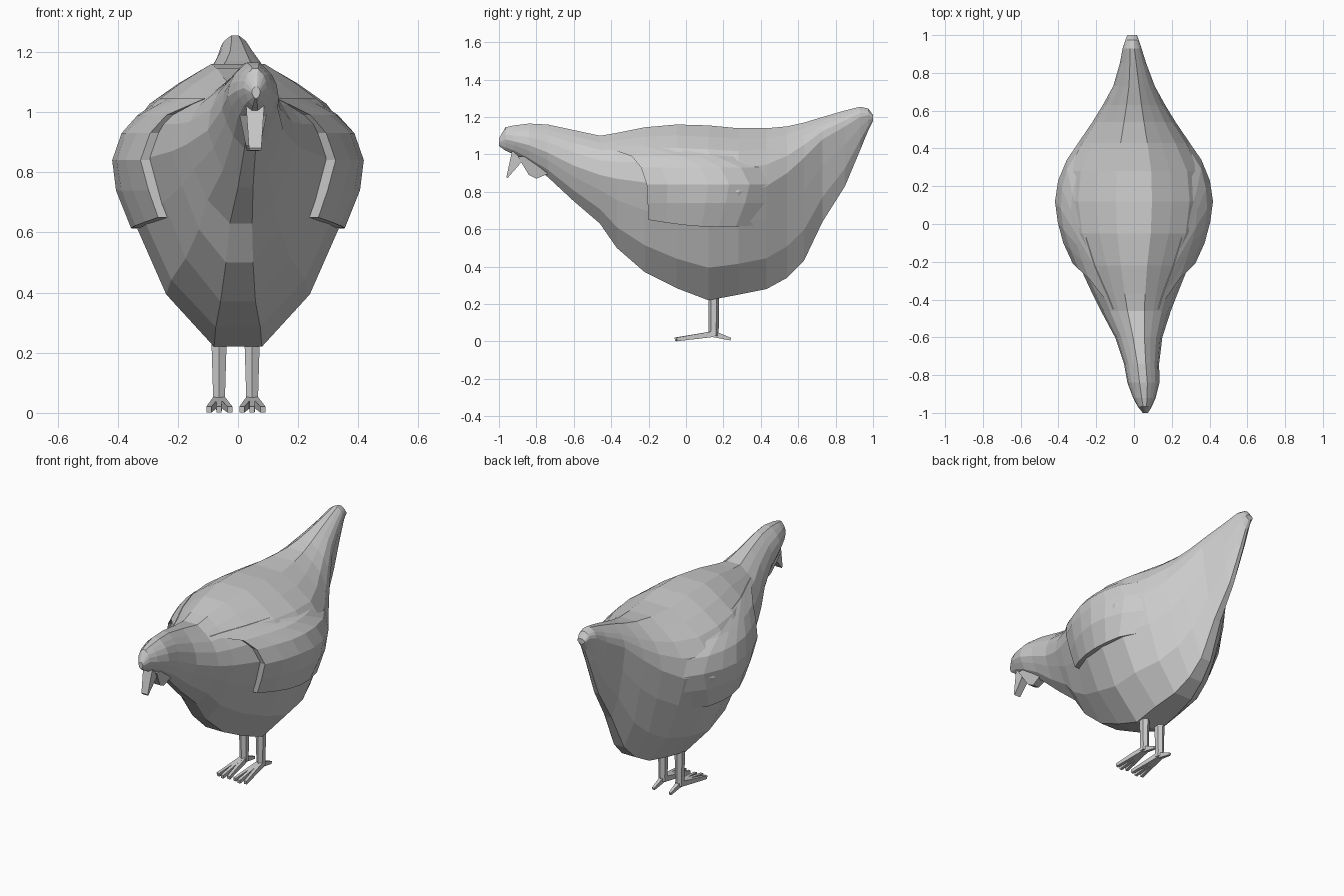
import bpy, bmesh, math
from mathutils import Vector
from mathutils.bvhtree import BVHTree

if "Cube" in bpy.data.objects:
    bpy.data.objects.remove(bpy.data.objects["Cube"])


def finish(bm, name):
    bmesh.ops.recalc_face_normals(bm, faces=bm.faces)
    mesh = bpy.data.meshes.new(name)
    bm.to_mesh(mesh)
    ob = bpy.data.objects.new(name, mesh)
    bpy.context.collection.objects.link(ob)
    return ob


def loft(rings, name=None):
    """Skin a list of closed rings of points and cap both ends."""
    bm = bmesh.new()
    vs = [[bm.verts.new(p) for p in r] for r in rings]
    n = len(rings[0])
    for a, b in zip(vs, vs[1:]):
        for i in range(n):
            j = (i + 1) % n
            bm.faces.new((a[i], a[j], b[j], b[i]))
    bm.faces.new(vs[0])
    bm.faces.new(vs[-1])
    return finish(bm, name) if name else bm


def rod(name, stations, n):
    """Tapered rod; stations are (centre, x radius, second radius)."""
    axis = Vector(stations[-1][0]) - Vector(stations[0][0])
    side = Vector((1, 0, 0))
    side = (side - axis * side.dot(axis) / axis.length_squared).normalized()
    up = axis.normalized().cross(side)
    rings = []
    for c, rx, ry in stations:
        rings.append([Vector(c) + side * rx * math.cos(a) + up * ry * math.sin(a)
                      for a in (math.tau * (i + 0.5) / n for i in range(n))])
    return loft(rings, name)


# Body, neck, head and tail: egg-shaped rings along y
profile = [(0.24, 1), (0.5, 0.83), (0.74, 0.64), (0.92, 0.37),
           (1, 0), (0.85, -0.31), (0.6, -0.7), (0.2, -1)]
sections = [  # y, centre x, half width, top, bottom, widest height
    (1.0, -0.01, 0.025, 1.21, 1.18, 1.195),
    (0.975, -0.01, 0.035, 1.245, 1.13, 1.21),
    (0.93, -0.01, 0.05, 1.255, 1.02, 1.2),
    (0.85, -0.005, 0.07, 1.235, 0.83, 1.15),
    (0.73, 0, 0.11, 1.20, 0.64, 1.08),
    (0.63, 0, 0.165, 1.17, 0.43, 0.98),
    (0.54, 0, 0.22, 1.15, 0.34, 0.9),
    (0.43, 0, 0.295, 1.14, 0.28, 0.83),
    (0.28, 0, 0.38, 1.14, 0.25, 0.8),
    (0.12, 0, 0.398, 1.155, 0.22, 0.8),
    (-0.05, 0, 0.37, 1.16, 0.285, 0.81),
    (-0.22, 0, 0.29, 1.145, 0.37, 0.85),
    (-0.37, 0.005, 0.225, 1.115, 0.5, 0.87),
    (-0.46, 0.01, 0.185, 1.10, 0.63, 0.89),
    (-0.6, 0.025, 0.125, 1.13, 0.75, 0.94),
    (-0.74, 0.04, 0.093, 1.16, 0.88, 1.01),
    (-0.84, 0.05, 0.085, 1.165, 0.95, 1.05),
    (-0.92, 0.055, 0.06, 1.155, 1.0, 1.07),
    (-0.965, 0.057, 0.038, 1.145, 1.02, 1.08),
    (-1.0, 0.06, 0.014, 1.085, 1.045, 1.065)]
rings = []
for y, cx, hw, top, bot, mid in sections:
    pts = [(w * hw, mid + t * (top - mid if t > 0 else mid - bot)) for w, t in profile]
    rings.append([(cx + x, y, z) for x, z in pts] + [(cx - x, y, z) for x, z in reversed(pts)])
bm = loft(rings)
tree = BVHTree.FromBMesh(bm)
finish(bm, "body")

# Wings: panels laid over the body sides, raised at the front and lower edges
wing_rows = [  # height, front y, rear y, lift
    (0.62, -0.20, 0.36, 0.03), (0.74, -0.205, 0.42, 0.032), (0.84, -0.21, 0.45, 0.032),
    (0.93, -0.24, 0.40, 0.028), (0.99, -0.29, 0.25, 0.02), (1.045, -0.45, 0.0, 0.004)]
for s, name in ((1, "right_wing"), (-1, "left_wing")):
    bm = bmesh.new()
    grid = []
    for k, (z, y0, y1, lift) in enumerate(wing_rows):
        row = []
        for i in range(7):
            f = i / 6
            y = y0 + (y1 - y0) * f
            zz = z - 0.02 * math.sin(math.pi * f) + 0.03 * (1 - f) if k == 0 else z
            hit = tree.ray_cast(Vector((2 * s, y, zz)), Vector((-s, 0, 0)))[0]
            row.append(bm.verts.new((hit.x + s * lift * (1 - f ** 4), y, zz)))
        grid.append(row)
    for a, b in zip(grid, grid[1:]):
        for i in range(6):
            bm.faces.new((a[i], a[i + 1], b[i + 1], b[i]))
    rim = bmesh.ops.extrude_edge_only(bm, edges=[e for e in bm.edges if e.is_boundary])
    edge_verts = [g for g in rim["geom"] if isinstance(g, bmesh.types.BMVert)]
    bmesh.ops.translate(bm, verts=edge_verts, vec=(-s * 0.04, 0, 0))
    finish(bm, name)


def slab(name, outline, cx, top_w, tip_w):
    """Extruded side outline, narrowing towards its lowest point."""
    zs = [z for _, z in outline]
    width = lambda z: tip_w + (top_w - tip_w) * (z - min(zs)) / (max(zs) - min(zs))
    return loft([[(cx + s * width(z), y, z) for y, z in outline] for s in (-1, 1)], name)


# Beak pointing down, and the wattle behind it
slab("beak", [(-0.93, 1.02), (-0.87, 0.97), (-0.955, 0.872), (-0.96, 0.88)], 0.057, 0.03, 0.02)
slab("wattle", [(-0.9, 0.99), (-0.84, 0.89), (-0.8, 0.87), (-0.73, 0.9), (-0.76, 0.98)],
     0.05, 0.045, 0.02)

# Legs with three front toes and one back toe
for x, side in ((-0.063, "left"), (0.047, "right")):
    rod(side + "_leg", [((x, 0.148, 0.03), 0.025, 0.027), ((x, 0.148, 0.06), 0.023, 0.027),
                        ((x, 0.148, 0.32), 0.032, 0.03)], 6)
    for dx, tip, label in ((-0.034, -0.05, "inner"), (0, -0.06, "middle"), (0.036, -0.05, "outer")):
        rod(f"{side}_{label}_toe", [((x + dx * 0.2, 0.15, 0.04), 0.015, 0.022),
                                    ((x + dx, tip, 0.011), 0.012, 0.014)], 4)
    rod(side + "_back_toe", [((x, 0.14, 0.042), 0.018, 0.025), ((x, 0.24, 0.012), 0.01, 0.01)], 4)
